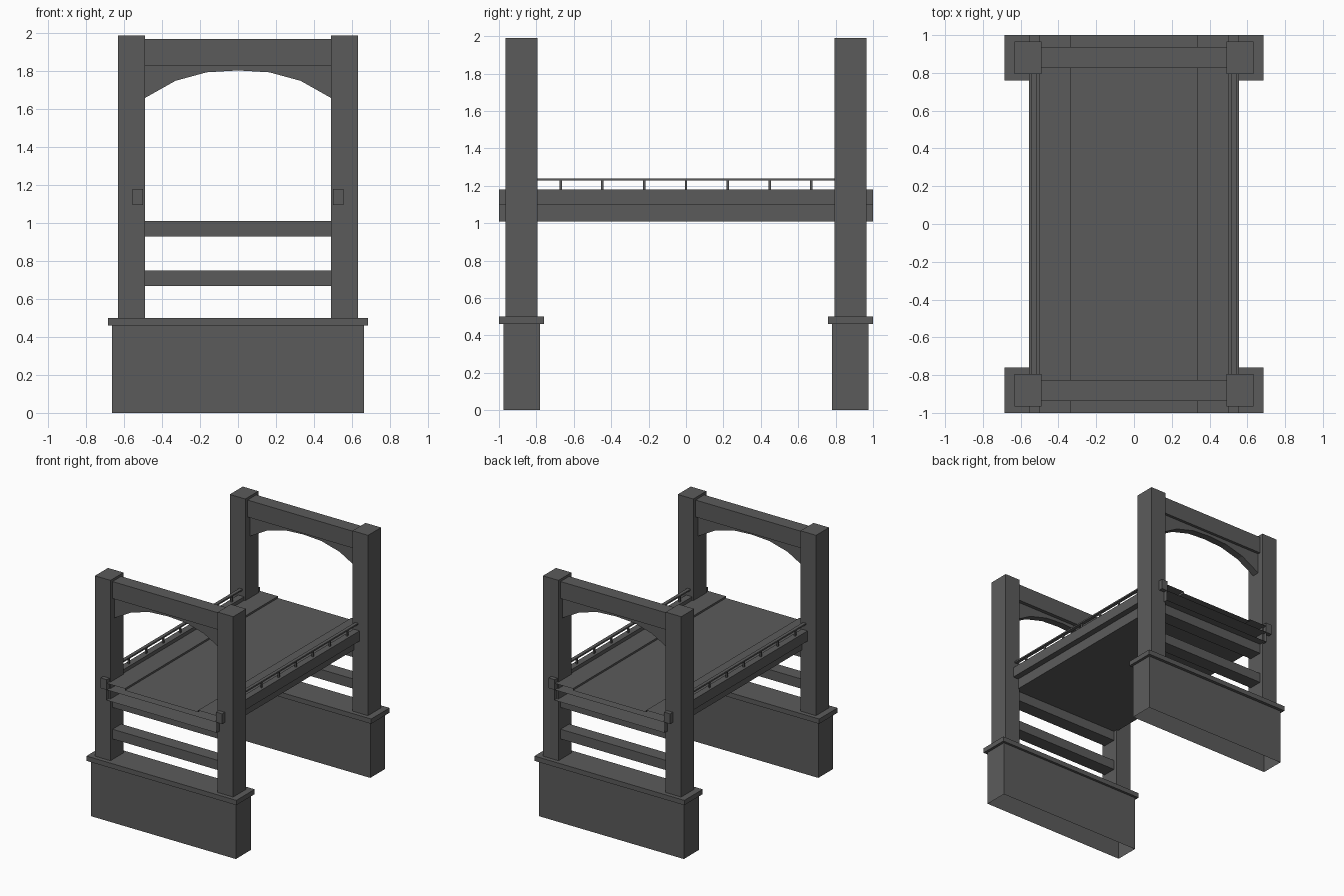
import bpy, bmesh

cube = bpy.data.objects.get("Cube")
if cube:
    bpy.data.objects.remove(cube, do_unlink=True)

grey = bpy.data.materials.new("dark grey")
grey.use_nodes = True
colour = (0.105, 0.105, 0.105, 1)
grey.diffuse_color = colour
grey.node_tree.nodes["Principled BSDF"].inputs["Base Color"].default_value = colour


def add_object(name, bm):
    mesh = bpy.data.meshes.new(name)
    bm.to_mesh(mesh)
    bm.free()
    mesh.materials.append(grey)
    obj = bpy.data.objects.new(name, mesh)
    bpy.context.collection.objects.link(obj)
    return obj


def box(name, xs, ys, zs, open_axis=None, open_signs=()):
    """Box between the given limits, optionally without some end faces."""
    bm = bmesh.new()
    bmesh.ops.create_cube(bm, size=1)
    bm.normal_update()
    if open_axis is not None:
        ends = [f for f in bm.faces if round(f.normal[open_axis]) in open_signs]
        bmesh.ops.delete(bm, geom=ends, context="FACES_ONLY")
    for v in bm.verts:
        for i, (low, high) in enumerate((xs, ys, zs)):
            v.co[i] = high if v.co[i] > 0 else low
    return add_object(name, bm)


def extrude_profile(name, points, y0, y1, closed=True):
    """Extrude an (x, z) outline along y; a closed outline is also capped."""
    bm = bmesh.new()
    near = [bm.verts.new((x, y0, z)) for x, z in points]
    far = [bm.verts.new((x, y1, z)) for x, z in points]
    n = len(points)
    for i in range(n if closed else n - 1):
        j = (i + 1) % n
        bm.faces.new((near[i], near[j], far[j], far[i]))
    if closed:
        bm.faces.new(near[::-1])
        bm.faces.new(far)
        bmesh.ops.recalc_face_normals(bm, faces=bm.faces)
    return add_object(name, bm)


def both(low, high, side):
    return sorted((low * side, high * side))


# Two matching portals, each on a pier that is open underneath
for end, side in (("front", -1), ("back", 1)):
    box(end + "_pier", (-0.663, 0.663), both(0.78, 0.975, side), (0, 0.46), 2, (-1,))
    box(end + "_pier_cap", (-0.685, 0.685), both(0.76, 1.0, side), (0.46, 0.5))
    for hand, s in (("left", 1), ("right", -1)):
        box(f"{end}_{hand}_post", both(0.49, 0.632, s), both(0.795, 0.965, side), (0.5, 1.99))

    # Cross members between the posts
    for part, zs in (("lower_crossbar", (0.67, 0.75)),
                     ("upper_crossbar", (0.93, 1.01)),
                     ("top_beam", (1.83, 1.97))):
        box(f"{end}_{part}", (-0.49, 0.49), both(0.825, 0.938, side), zs)

    # Arched brace under the top beam
    half = [(0.49, 1.66), (0.33, 1.75), (0.165, 1.795)]
    arch = half + [(0, 1.805)] + [(-x, z) for x, z in reversed(half)]
    outline = arch + [(-0.49, 1.83), (0.49, 1.83)]
    extrude_profile(end + "_arch_brace", outline, *both(0.855, 0.915, side))

# Hollow deck slab, open at both ends
box("deck_slab", (-0.505, 0.505), (-1, 1), (1.01, 1.096), 1, (-1, 1))

# Road surface with slightly raised walkways along its edges
left_half = [(-0.505, 1.15), (-0.335, 1.15), (-0.335, 1.135)]
surface = left_half + [(-x, z) for x, z in reversed(left_half)]
extrude_profile("road_and_walkways", surface, -1, 1, closed=False)

# Side girders with low railings
for hand, s in (("left", 1), ("right", -1)):
    box(hand + "_girder", both(0.5, 0.555, s), (-1, 1), (1.096, 1.18))
    box(hand + "_handrail", both(0.514, 0.542, s), (-0.89, 0.89), (1.228, 1.24))
    for i in range(-3, 4):
        y = i * 0.2235
        box(f"{hand}_baluster_{i + 4}", both(0.521, 0.534, s),
            (y - 0.0065, y + 0.0065), (1.18, 1.228))
